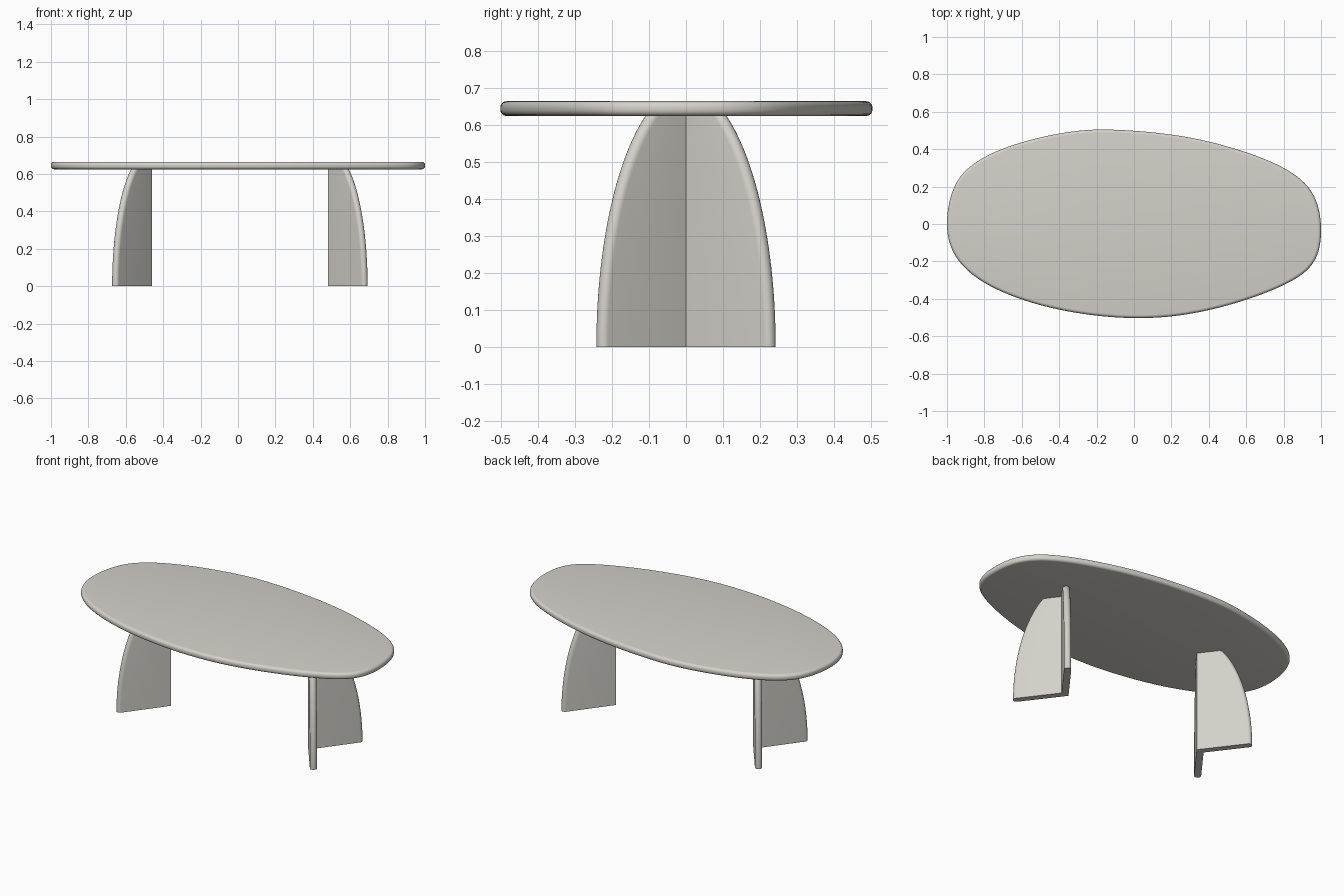
import bpy, bmesh, math
from mathutils import Vector

if "Cube" in bpy.data.objects:
    bpy.data.objects.remove(bpy.data.objects["Cube"])

stone = bpy.data.materials.new("warm grey")
stone.diffuse_color = (0.66, 0.64, 0.59, 1)
stone.use_nodes = True
stone.node_tree.nodes["Principled BSDF"].inputs["Base Color"].default_value = stone.diffuse_color


def finish(bm, name, angle=35):
    bmesh.ops.recalc_face_normals(bm, faces=bm.faces)
    me = bpy.data.meshes.new(name)
    bm.to_mesh(me)
    bm.free()
    ob = bpy.data.objects.new(name, me)
    bpy.context.collection.objects.link(ob)
    me.materials.append(stone)
    bpy.ops.object.select_all(action='DESELECT')
    ob.select_set(True)
    bpy.context.view_layer.objects.active = ob
    bpy.ops.object.shade_smooth_by_angle(angle=math.radians(angle))
    return ob


def closed_curve(pts, steps=8, passes=30):
    """Smooth closed outline through the points (Catmull-Rom, then relaxed)."""
    p = [Vector(q) for q in pts]
    n, out = len(p), []
    for i in range(n):
        a, b, c, d = (p[(i + k) % n] for k in (-1, 0, 1, 2))
        for s in range(steps):
            t = s / steps
            out.append(0.5 * (2 * b + (c - a) * t + (2 * a - 5 * b + 4 * c - d) * t * t
                              + (3 * b - a - 3 * c + d) * t ** 3))
    for _ in range(passes):
        out = [(out[i - 1] + 2 * out[i] + out[(i + 1) % len(out)]) / 4 for i in range(len(out))]
    return out


# Table top: irregular pebble outline with rounded rim
outline = closed_curve([
    (-1, .03), (-.965, .20), (-.88, .31), (-.72, .40), (-.5, .465), (-.3, .50), (-.15, .507),
    (.09, .493), (.35, .457), (.62, .38), (.81, .30), (.93, .21), (.985, .10), (1, -.02),
    (.99, -.14), (.94, -.235), (.83, -.31), (.65, -.385), (.45, -.445), (.25, -.485),
    (.05, -.50), (-.18, -.49), (-.45, -.445), (-.66, -.378), (-.82, -.30), (-.93, -.205),
    (-.985, -.10)])
x0, x1 = min(p.x for p in outline), max(p.x for p in outline)
y0, y1 = min(p.y for p in outline), max(p.y for p in outline)
outline = [Vector((-1 + 2 * (p.x - x0) / (x1 - x0),
                   -.503 + 1.008 * (p.y - y0) / (y1 - y0))) for p in outline]

Z0, Z1, R = 0.625, 0.665, 0.017
profile = [(R * (1 - math.cos(a)), Z0 + R * (1 - math.sin(a)))
           for a in (math.pi / 2 * (1 - k / 5) for k in range(6))]
profile = [(R * (1 - math.sin(k * math.pi / 10)), Z0 + R * (1 - math.cos(k * math.pi / 10)))
           for k in range(6)]
profile += [(i, Z0 + Z1 - z) for i, z in reversed(profile)]

bm = bmesh.new()
n = len(outline)
rings = []
for inset, z in profile:
    ring = []
    for i, p in enumerate(outline):
        t = (outline[(i + 1) % n] - outline[i - 1]).normalized()
        q = p + inset * Vector((t.y, -t.x))      # outline runs clockwise: inward is to the right
        ring.append(bm.verts.new((q.x, q.y, z)))
    rings.append(ring)
for a, b in zip(rings, rings[1:]):
    for i in range(n):
        j = (i + 1) % n
        bm.faces.new((a[i], a[j], b[j], b[i]))
bm.faces.new(rings[0])
bm.faces.new(rings[-1])
finish(bm, "table_top")

# Legs: two panels meeting in a V that opens outwards, with curved, rounded outer edges
THETA, T, REACH, H = math.radians(53), 0.04, 0.314, 0.71
D = Vector((math.cos(THETA), math.sin(THETA)))
N = Vector((math.sin(THETA), -math.cos(THETA)))


def leg(name, apex, side):
    bm = bmesh.new()
    rows = []
    for k in range(29):
        z = 0.63 * k / 28
        w = math.sqrt(1 - (z / H) ** 2)
        s = REACH * w
        depth = T / 2 * math.sqrt(1 + (REACH * z / (H * H * w)) ** 2)
        # half section: outer apex, rounded end, inner corner
        arm = [D * (s - depth + depth * math.sin(a)) + N * (T / 2 * (1 - math.cos(a)))
               for a in (math.pi * i / 10 for i in range(11))]
        sec = [Vector((0, 0))] + arm + [Vector((T / math.sin(THETA), 0))]
        sec += [Vector((p.x, -p.y)) for p in reversed(arm)]
        rows.append([bm.verts.new((apex + side * p.x, p.y, z)) for p in sec])
    m = len(rows[0])
    for a, b in zip(rows, rows[1:]):
        for i in range(m):
            j = (i + 1) % m
            bm.faces.new((a[i], a[j], b[j], b[i]))
    # end caps, one per arm
    for r in (rows[0], rows[-1]):
        bm.faces.new(r[:13])
        bm.faces.new(r[12:] + r[:1])
    finish(bm, name)


leg("left_leg", -0.46, -1)
leg("right_leg", 0.48, 1)
